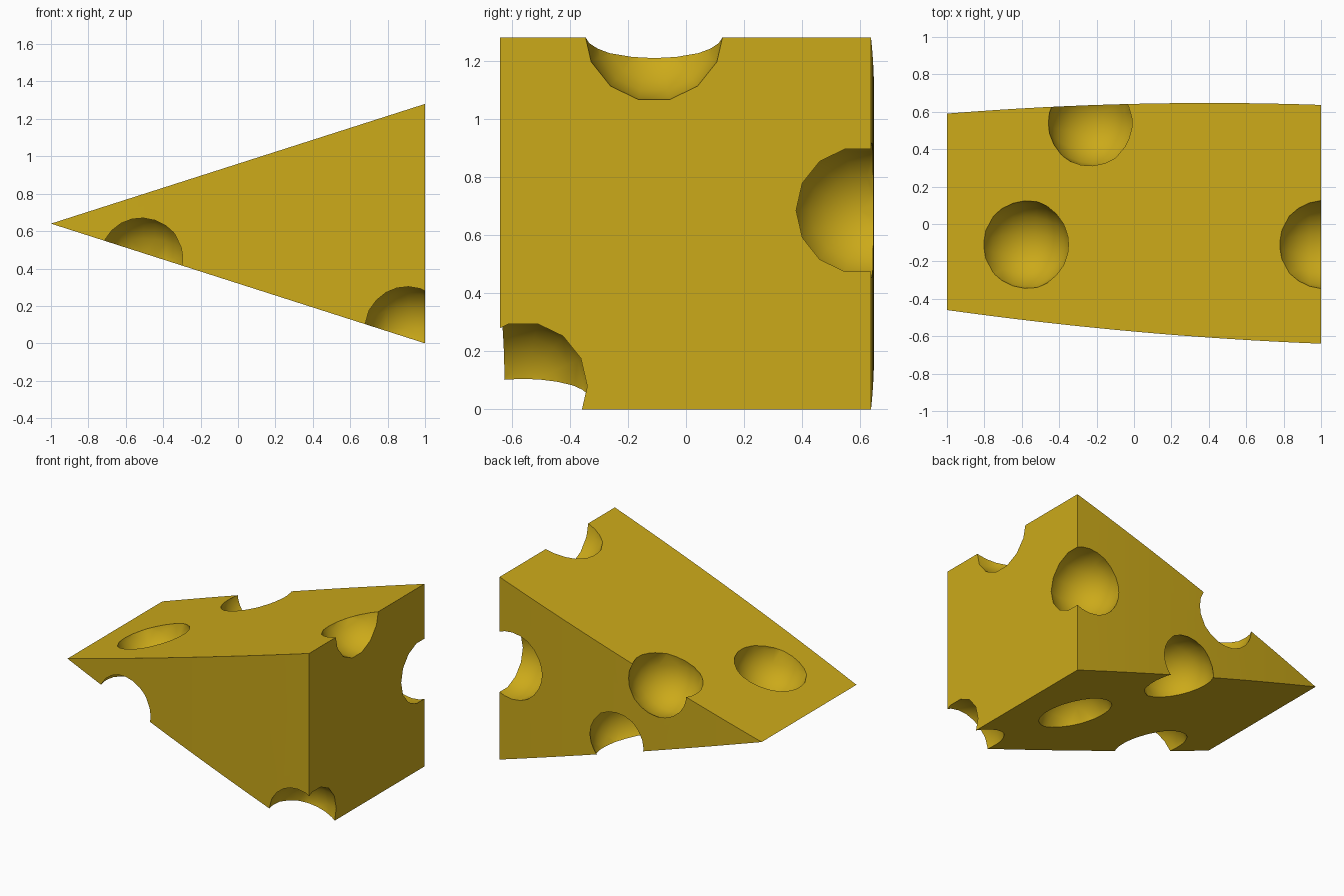
import bpy, bmesh, math
from mathutils import Matrix, Vector

if "Cube" in bpy.data.objects:
    bpy.data.objects.remove(bpy.data.objects["Cube"])

R = 0.24                      # hole radius
STEPS = 16                    # slices along the wedge
HOLES = [
    (-0.585, -0.11, 0.80),    # top face, near the tip
    (-0.22, 0.54, 0.84),      # top back edge
    (1.00, -0.11, 1.30),      # top right edge
    (0.90, 0.595, 0.685),     # back right edge
    (0.91, -0.56, 0.08),      # front bottom corner
    (0.09, 0.52, 0.375),      # back bottom edge
    (-0.505, -0.43, 0.455),   # front bottom edge
    (0.47, -0.01, 0.15),      # underside
]


def back_y(x):
    return 0.647 - 0.029 * (x - 0.4) ** 2


def front_y(x):
    return -0.575 - 0.09 * x + 0.025 * x * x


def make_object(name, bm):
    bmesh.ops.recalc_face_normals(bm, faces=bm.faces)
    mesh = bpy.data.meshes.new(name)
    bm.to_mesh(mesh)
    bm.free()
    obj = bpy.data.objects.new(name, mesh)
    bpy.context.collection.objects.link(obj)
    return obj


# Wedge with gently bowed sides
bm = bmesh.new()
tip = [bm.verts.new((-1, f(-1), 0.64)) for f in (front_y, back_y)]
prev = [tip[0], tip[1], tip[1], tip[0]]
for i in range(1, STEPS + 1):
    x = -1 + 2 * i / STEPS
    h = 0.32 * (x + 1)
    ring = [bm.verts.new((x, y, z)) for y, z in (
        (front_y(x), 0.64 - h), (back_y(x), 0.64 - h),
        (back_y(x), 0.64 + h), (front_y(x), 0.64 + h))]
    for k in range(4):
        n = (k + 1) % 4
        corners = dict.fromkeys((prev[k], prev[n], ring[n], ring[k]))
        bm.faces.new(list(corners))
    prev = ring
bm.faces.new(prev)
wedge = make_object("cheese_wedge", bm)

# Spherical holes
bm = bmesh.new()
for c in HOLES:
    m = Matrix.Translation(Vector(c)) @ Matrix.Rotation(math.pi / 2, 4, 'Y')
    bmesh.ops.create_uvsphere(bm, u_segments=14, v_segments=12, radius=R, matrix=m)
cutter = make_object("hole_cutter", bm)
cutter.hide_render = True

mod = wedge.modifiers.new("holes", 'BOOLEAN')
mod.operation = 'DIFFERENCE'
mod.solver = 'EXACT'
mod.object = cutter
bpy.context.view_layer.objects.active = wedge
wedge.select_set(True)
bpy.ops.object.modifier_apply(modifier=mod.name)
bpy.data.objects.remove(cutter, do_unlink=True)
bpy.ops.object.shade_smooth_by_angle(angle=math.radians(35))

# Yellow rind colour
mat = bpy.data.materials.new("cheese_yellow")
mat.diffuse_color = (0.60, 0.40, 0.01, 1)
mat.use_nodes = True
mat.node_tree.nodes["Principled BSDF"].inputs["Base Color"].default_value = mat.diffuse_color
wedge.data.materials.clear()
wedge.data.materials.append(mat)
